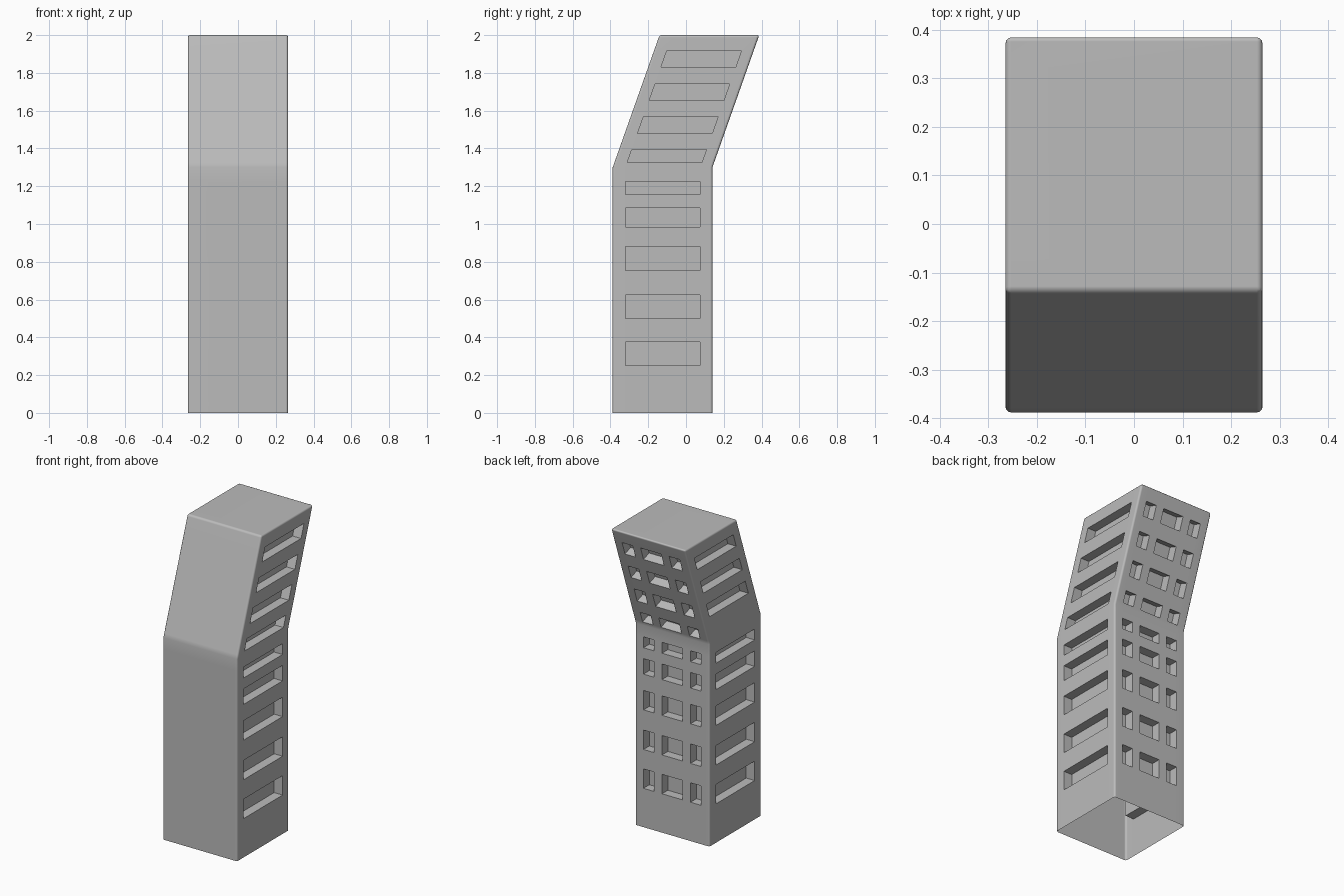
import bpy, bmesh, math

cube = bpy.data.objects.get("Cube")
if cube:
    bpy.data.objects.remove(cube, do_unlink=True)

HALF, FRONT, BACK = 0.265, -0.388, 0.14
BEND, TOP, LEAN = 1.3, 2.0, 0.354
DEPTH = 0.06

# Window rows as (bottom, top) heights
lower_rows = [(0.25, 0.375), (0.5, 0.625), (0.755, 0.88), (0.985, 1.085), (1.155, 1.225)]
upper_rows = [(1.325, 1.395), (1.48, 1.57), (1.655, 1.74), (1.83, 1.915)]
rows = lower_rows + upper_rows
levels = sorted([0, BEND, TOP] + [z for row in rows for z in row])

# Plan outline, counterclockwise, split at the window jambs
side_y = [-0.32, 0.075]
back_x = [0.205, 0.13, 0.073, -0.073, -0.13, -0.205]
outline = [(-HALF, FRONT), (HALF, FRONT)]
outline += [(HALF, y) for y in side_y]
outline += [(HALF, BACK)] + [(x, BACK) for x in back_x] + [(-HALF, BACK)]
outline += [(-HALF, y) for y in reversed(side_y)]
count = len(outline)
corners = [i for i, (x, y) in enumerate(outline)
           if abs(x) == HALF and y in (FRONT, BACK)]
LEFT_BAY, BACK_BAYS, RIGHT_BAY = 2, (5, 7, 9), 12

# Leaning tower shell, open at the bottom
bm = bmesh.new()
rings = [[bm.verts.new((x, y + max(0, z - BEND) * LEAN, z)) for x, y in outline]
         for z in levels]
windows = []
for k in range(len(levels) - 1):
    is_row = (levels[k], levels[k + 1]) in rows
    for i in range(count):
        j = (i + 1) % count
        face = bm.faces.new((rings[k][i], rings[k][j], rings[k + 1][j], rings[k + 1][i]))
        blank = i == RIGHT_BAY and levels[k] == upper_rows[0][0]
        if is_row and i in (LEFT_BAY, RIGHT_BAY, *BACK_BAYS) and not blank:
            windows.append(face)
bm.faces.new(rings[-1])
bm.normal_update()

# Recessed windows
panes = bmesh.ops.extrude_discrete_faces(bm, faces=windows)["faces"]
for pane in panes:
    pane.normal_update()
    bmesh.ops.translate(bm, verts=pane.verts, vec=pane.normal * -DEPTH)

# Softened corners and roof rim
soft = [bm.edges.get((a[i], b[i])) for a, b in zip(rings, rings[1:]) for i in corners]
soft += [bm.edges.get((rings[-1][i], rings[-1][(i + 1) % count])) for i in range(count)]
bmesh.ops.bevel(bm, geom=soft, offset=0.012, segments=3, profile=0.5, affect='EDGES')

mesh = bpy.data.meshes.new("tower")
bm.to_mesh(mesh)
bm.free()
tower = bpy.data.objects.new("tower", mesh)
bpy.context.collection.objects.link(tower)

# Single grey finish
grey = bpy.data.materials.new("plain grey")
grey.use_nodes = True
colour = (0.5, 0.5, 0.5, 1)
grey.diffuse_color = colour
grey.node_tree.nodes["Principled BSDF"].inputs["Base Color"].default_value = colour
mesh.materials.append(grey)

bpy.ops.object.select_all(action='DESELECT')
tower.select_set(True)
bpy.context.view_layer.objects.active = tower
bpy.ops.object.shade_smooth_by_angle(angle=math.radians(40))
weighted = tower.modifiers.new("weighted_normals", 'WEIGHTED_NORMAL')
weighted.keep_sharp = True
